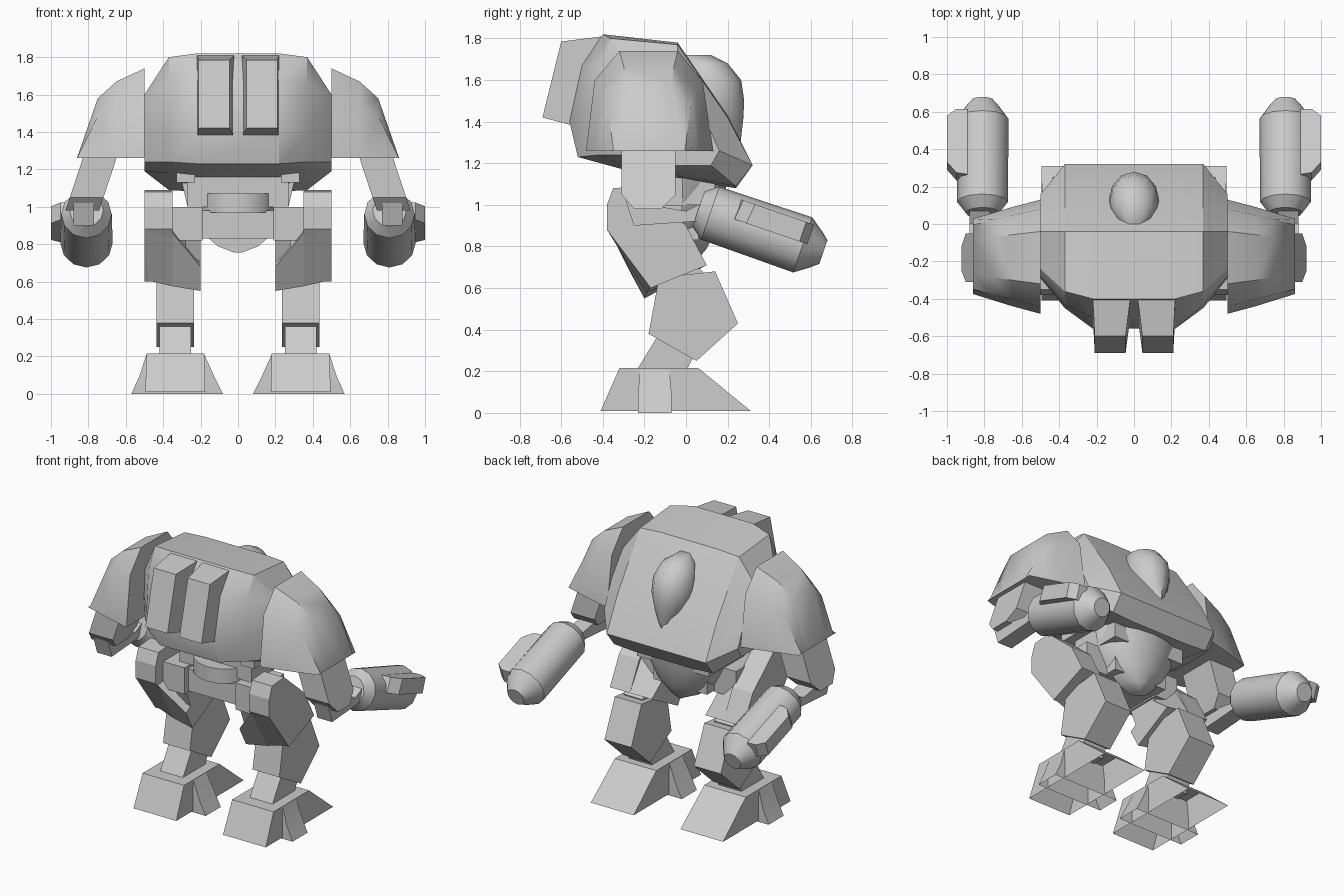
import bpy, bmesh, math
from mathutils import Vector

cube = bpy.data.objects.get("Cube")
if cube:
    bpy.data.objects.remove(cube)

grey = bpy.data.materials.new("plain grey")
grey.use_nodes = True
COLOUR = (0.6, 0.6, 0.6, 1)
grey.diffuse_color = COLOUR
grey.node_tree.nodes["Principled BSDF"].inputs["Base Color"].default_value = COLOUR


def loft(name, rings, mirror=True, caps=(True, True), smooth=None):
    """Skin a row of closed rings; optionally mirror it across x."""
    bm = bmesh.new()
    rows = [[bm.verts.new(p) for p in ring] for ring in rings]
    n = len(rows[0])
    for a, b in zip(rows, rows[1:]):
        for i in range(n):
            j = (i + 1) % n
            bm.faces.new((a[i], a[j], b[j], b[i]))
    if caps[0]:
        bm.faces.new(rows[0])
    if caps[1]:
        bm.faces.new(rows[-1])
    bmesh.ops.remove_doubles(bm, verts=bm.verts, dist=0.0005)
    bmesh.ops.recalc_face_normals(bm, faces=bm.faces)
    mesh = bpy.data.meshes.new(name)
    bm.to_mesh(mesh)
    bm.free()
    mesh.materials.append(grey)
    obj = bpy.data.objects.new(name, mesh)
    bpy.context.collection.objects.link(obj)
    if mirror:
        obj.modifiers.new("Mirror", 'MIRROR')
    if smooth:
        bpy.ops.object.select_all(action='DESELECT')
        obj.select_set(True)
        bpy.context.view_layer.objects.active = obj
        bpy.ops.object.shade_smooth_by_angle(angle=math.radians(smooth))
    return obj


def prism(name, x0, x1, profile, mirror=True):
    """Extrude a (y, z) profile along x."""
    return loft(name, [[(x, y, z) for y, z in profile] for x in (x0, x1)], mirror)


def box(name, x, y, z, mirror=True):
    return prism(name, *x, [(y[0], z[0]), (y[1], z[0]), (y[1], z[1]), (y[0], z[1])], mirror)


def rect(x0, x1, y0, y1, z):
    return [(x0, y0, z), (x1, y0, z), (x1, y1, z), (x0, y1, z)]


# Torso: side profiles skinned from one flank to the other
middle = [(-.40, 1.82), (-.04, 1.78), (.20, 1.43), (.32, 1.19),
          (.24, 1.08), (-.30, 1.17), (-.52, 1.23), (-.56, 1.40), (-.50, 1.67)]
outer = [(-.36, 1.80), (-.04, 1.77), (.20, 1.42), (.32, 1.19),
         (.24, 1.09), (-.28, 1.18), (-.42, 1.24), (-.45, 1.40), (-.43, 1.66)]
flank = [(-.24, 1.60), (-.04, 1.60), (.08, 1.44), (.16, 1.26),
         (.12, 1.19), (-.20, 1.19), (-.28, 1.24), (-.29, 1.40), (-.28, 1.58)]
stations = [(-.5, flank), (-.37, outer), (-.22, middle), (.22, middle), (.37, outer), (.5, flank)]
loft("torso", [[(x, y, z) for y, z in prof] for x, prof in stations], False, smooth=32)

# Head canopy: rounded slices tapering down the chest
head = [(.04, .12, 1.72), (.10, .20, 1.68), (.13, .265, 1.60),
        (.135, .28, 1.50), (.11, .275, 1.41), (.03, .26, 1.28)]
loft("head_canopy", [[(w * math.cos(t * math.pi / 6), (front - .03) / 2 + (front + .03) / 2 * math.sin(t * math.pi / 6), z)
                      for t in range(12)] for w, front, z in head], False, smooth=50)

# Twin rear packs
loft("rear_pack", [[(a, -.60, 1.785), (b, -.60, 1.785), (b, -.69, 1.42), (a, -.69, 1.42)] if k else
                   [(a, -.40, 1.81), (b, -.40, 1.81), (b, -.50, 1.37), (a, -.50, 1.37)]
                   for k, a, b in ((0, .02, .22), (1, .045, .21))])

# Waist and pelvis
box("waist", (-.27, .27), (-.24, .14), (1.0, 1.2), False)
loft("waist_disc", [[(.2 * math.cos(t * math.pi / 8), -.13 + .2 * math.sin(t * math.pi / 8), z)
                     for t in range(16)] for z in (.97, 1.07)], False, smooth=40)
box("pelvis", (-.2, .2), (-.26, .06), (.83, .98), False)
box("waist_strut", (.23, .33), (-.30, -.05), (1.13, 1.18))
belly = [(.30, .22, 1.13), (.27, .20, 1.0), (.20, .16, .87), (.11, .12, .79), (.02, .09, .755)]
loft("belly_guard", [[(w * math.cos(t * math.pi / 8), -.02 + front * math.sin(t * math.pi / 8), z)
                      for t in range(9)] for w, front, z in belly], False, smooth=50)

# Hips and thighs
box("hip_joint", (.19, .36), (-.30, -.02), (.82, 1.0))
prism("hip_flap", .20, .28, [(-.28, .85), (-.05, .85), (-.05, .70), (-.22, .70)])
prism("thigh", .35, .5, [(-.35, 1.08), (-.22, 1.09), (0, .90), (.1, .71), (-.17, .60), (-.38, .88), (-.38, 1.0)])
loft("lower_thigh", [[(x, y, z) for y, z in prof] for x, prof in (
    (.2, [(-.27, .68), (-.05, .80), (.08, .70), (-.2, .55)]),
    (.35, [(-.36, .86), (-.03, .92), (.1, .71), (-.19, .575)]),
    (.5, [(-.38, .88), (0, .90), (.1, .71), (-.17, .61)]))])

# Knees, shins and ankles
prism("knee", .27, .41, [(-.14, .60), (0, .74), (.08, .68), (.05, .55)])
prism("shin", .235, .435, [(-.13, .65), (.14, .68), (.25, .43), (.05, .25), (-.18, .38)])
prism("ankle", .25, .42, [(-.13, .38), (.05, .30), (0, .20), (-.24, .20)])

# Feet: open-bottomed shells with flared side guards
loft("foot", [rect(.18, .49, -.32, .06, .215), rect(.175, .495, -.41, .31, .01)], caps=(True, False))
loft("foot_guard", [rect(.18, .49, -.22, -.08, .21), rect(.13, .525, -.23, -.07, .10),
                    rect(.08, .57, -.23, -.07, .0)], caps=(True, False), smooth=30)

# Shoulder armour: an arch that shrinks outward
arch = [(-.48, 0), (-.44, .70), (-.32, 1), (-.04, 1), (.08, .70), (.13, 0)]
steps = [(.5, 1, .48), (.65, .87, .41), (.75, .77, .32), (.86, .66, .004)]
loft("shoulder_armour", [[(x, -.17 + (y + .17) * s, 1.26 + h * z) for y, z in arch]
                         for x, s, h in steps], smooth=35)

# Upper arms lean outward
arm = [(-.31, 1.32), (-.05, 1.32), (-.05, 1.05), (-.12, .98), (-.25, .98), (-.31, 1.05)]
loft("upper_arm", [[(x + (1.26 - z) * .33, y, z) for y, z in arm] for x in (.65, .83)])
prism("elbow", .77, .88, [(-.29, 1.02), (-.25, .90), (.04, .92), (.14, .90), (.14, 1.04), (0, .97)])

# Forearms: faceted capsules tipped forward and down
start = Vector((.81, .06, .98))
along = Vector((0, math.cos(math.radians(19)), -math.sin(math.radians(19))))
up = Vector((0, -along.z, along.y))
side = Vector((1, 0, 0))


def at(l, s, u):
    return start + along * l + side * s + up * u


loft("forearm", [[at(l, r * math.cos(t * math.pi / 6), r * math.sin(t * math.pi / 6)) for t in range(12)]
                 for l, r in ((0, .09), (.06, .135), (.53, .14), (.60, .09), (.635, .06))], smooth=35)
loft("forearm_pod", [[at(l0, s, .01), at(l0 + .01, s, .11), at(l1, s, .11), at(l1, s, .01)]
                     for s, l0, l1 in ((.08, .17, .55), (.14, .18, .55), (.19, .24, .51))])
